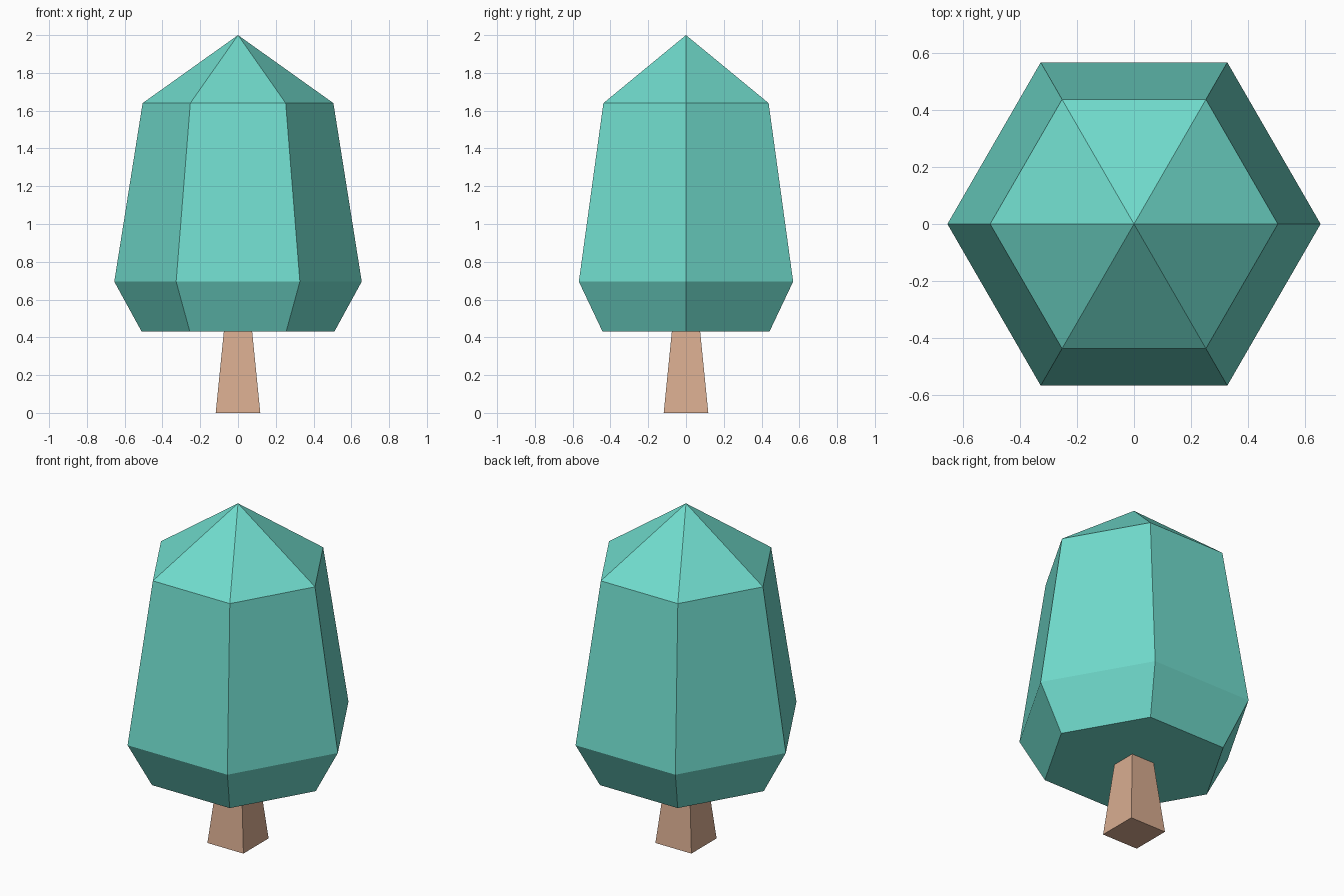
import bpy, bmesh
from math import cos, sin, pi

if "Cube" in bpy.data.objects:
    bpy.data.objects.remove(bpy.data.objects["Cube"])


def material(name, rgb):
    mat = bpy.data.materials.new(name)
    mat.diffuse_color = (*rgb, 1)
    mat.use_nodes = True
    mat.node_tree.nodes["Principled BSDF"].inputs["Base Color"].default_value = mat.diffuse_color
    return mat


def lathe(name, sides, profile, mat, turn=0.0):
    """Stack closed rings of (radius, z); a zero radius makes a point."""
    bm = bmesh.new()
    rings = []
    for r, z in profile:
        count = sides if r else 1
        rings.append([bm.verts.new((r * cos(turn + 2 * pi * i / sides),
                                    r * sin(turn + 2 * pi * i / sides), z))
                      for i in range(count)])
    for a, b in zip(rings, rings[1:]):
        for i in range(sides):
            j = (i + 1) % sides
            upper = [b[j], b[i]] if len(b) > 1 else [b[0]]
            bm.faces.new([a[i], a[j]] + upper)
    for ring in (rings[0], rings[-1]):
        if len(ring) > 1:
            bm.faces.new(ring)
    bmesh.ops.recalc_face_normals(bm, faces=bm.faces)
    mesh = bpy.data.meshes.new(name)
    bm.to_mesh(mesh)
    bm.free()
    mesh.materials.append(mat)
    obj = bpy.data.objects.new(name, mesh)
    bpy.context.collection.objects.link(obj)
    return obj


leaf = material("leaf_teal", (0.162, 0.708, 0.604))
wood = material("wood_tan", (0.686, 0.413, 0.279))

# Square tapered trunk, its top just inside the crown
root2 = 2 ** 0.5
lathe("trunk", 4, [(0.118 * root2, 0), (0.074 * root2, 0.44)], wood, pi / 4)

# Six-sided crown with a pointed top
lathe("crown", 6, [(0.51, 0.43), (0.655, 0.695), (0.505, 1.64), (0, 2.0)], leaf)
